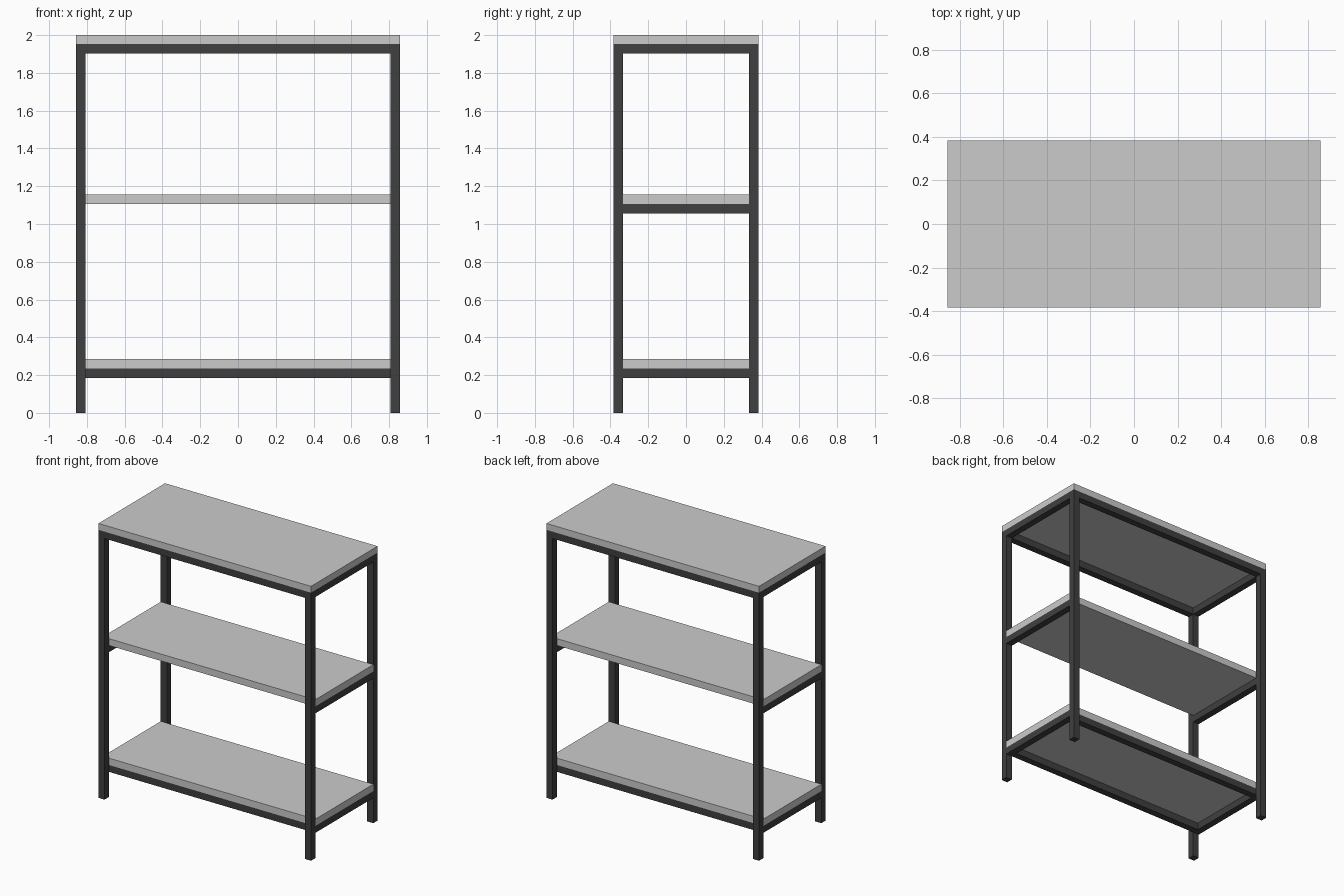
import bpy

if "Cube" in bpy.data.objects:
    bpy.data.objects.remove(bpy.data.objects["Cube"])

HX, HY, T = 0.857, 0.383, 0.049   # half width, half depth, bar thickness
IN_Y = HY - T                     # inner face of the legs

dark = bpy.data.materials.new("dark_metal")
dark.diffuse_color = (0.05, 0.05, 0.05, 1)
dark.use_nodes = True
dark.node_tree.nodes["Principled BSDF"].inputs["Base Color"].default_value = dark.diffuse_color


def box(name, x, y, z, mat=None):
    """Box from (min, max) ranges on each axis."""
    bpy.ops.mesh.primitive_cube_add(size=1, location=[sum(r) / 2 for r in (x, y, z)])
    ob = bpy.context.object
    ob.name = name
    ob.scale = [r[1] - r[0] for r in (x, y, z)]
    bpy.ops.object.transform_apply(location=False, rotation=False, scale=True)
    if mat:
        ob.data.materials.append(mat)
    return ob


def span(sign, outer):
    """Bar-thick range ending at the outer distance on one side."""
    return tuple(sorted((sign * outer, sign * (outer - T))))


sides = {"left": -1, "right": 1}
ends = {"front": -1, "back": 1}

# Shelves: the top covers the frame, the lower two sit between the legs
box("top_shelf", (-HX, HX), (-HY, HY), (1.953, 2.0))
for name, z in (("middle", 1.105), ("bottom", 0.234)):
    box(name + "_shelf", (-HX, HX), (-IN_Y, IN_Y), (z, z + 0.05))

# Legs
for en, ey in ends.items():
    for sn, sx in sides.items():
        box(f"{en}_{sn}_leg", span(sx, HX), span(ey, HY), (0, 1.953), dark)

# Short side rails under every shelf
for name, z in (("top", 1.953), ("middle", 1.105), ("bottom", 0.234)):
    for sn, sx in sides.items():
        box(f"{name}_{sn}_rail", span(sx, HX), (-IN_Y, IN_Y), (z - 0.05, z), dark)

# Long rails: flush with the legs at the top, under the shelf edge at the bottom
for name, z, outer in (("top", 1.953, HY), ("bottom", 0.234, IN_Y)):
    for en, ey in ends.items():
        box(f"{name}_{en}_rail", (-HX + T, HX - T), span(ey, outer), (z - 0.05, z), dark)
